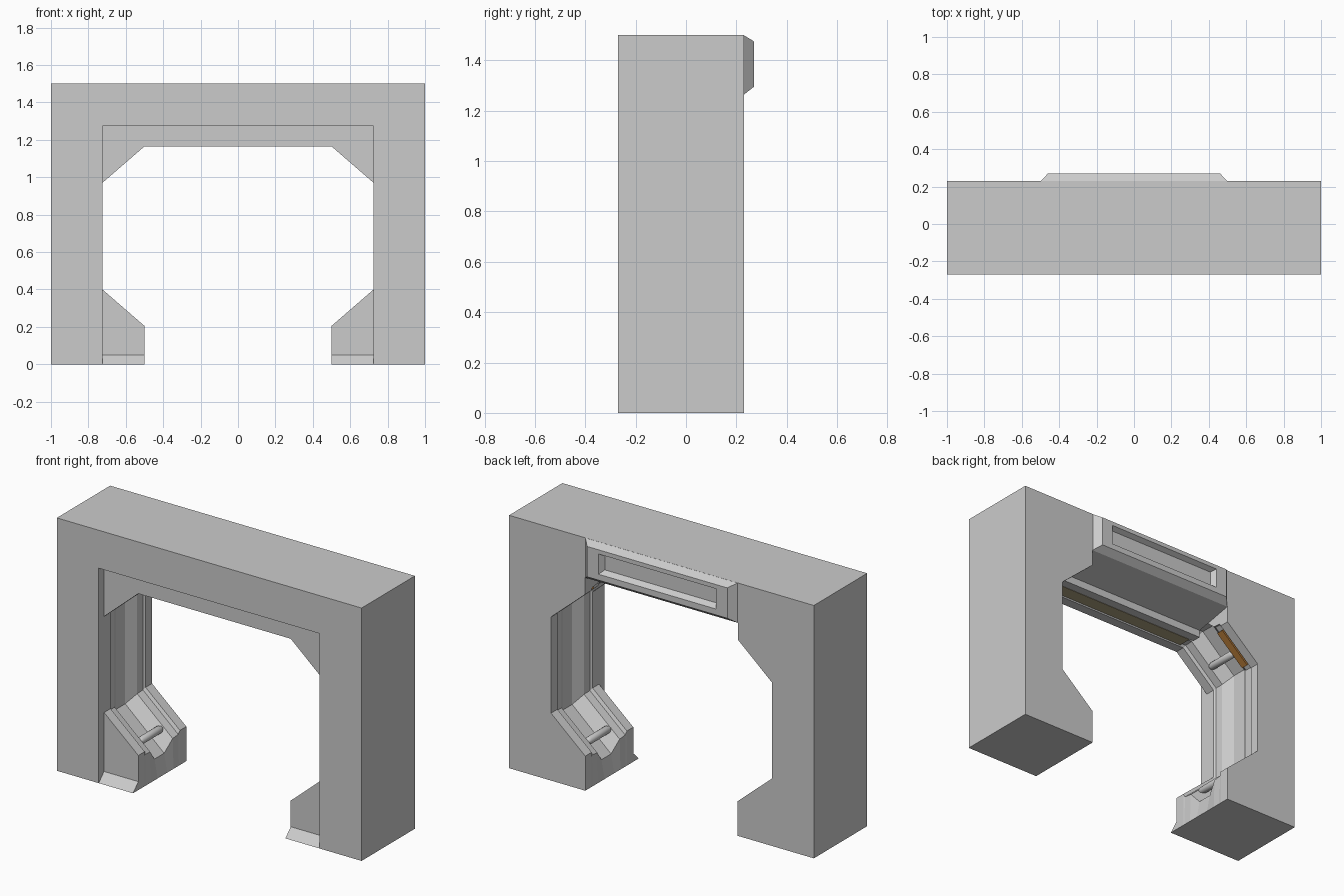
import bpy, bmesh, math
from mathutils import Vector

if "Cube" in bpy.data.objects:
    bpy.data.objects.remove(bpy.data.objects["Cube"])


def finish(name, bm, mat=None, mirror=False):
    bmesh.ops.remove_doubles(bm, verts=bm.verts, dist=0.0005)
    bmesh.ops.recalc_face_normals(bm, faces=bm.faces)
    me = bpy.data.meshes.new(name)
    bm.to_mesh(me)
    bm.free()
    ob = bpy.data.objects.new(name, me)
    bpy.context.collection.objects.link(ob)
    if mat:
        me.materials.append(mat)
    if mirror:
        ob.modifiers.new("mirror", 'MIRROR')
    return ob


def loft(name, rings, mat=None, mirror=False):
    """Bridge closed rings of points and cap both ends."""
    bm = bmesh.new()
    vs = [[bm.verts.new(p) for p in r] for r in rings]
    n = len(vs[0])
    for a, b in zip(vs, vs[1:]):
        for i in range(n):
            j = (i + 1) % n
            q = [a[i], a[j], b[j], b[i]]
            # collapse corners that share a position
            k = []
            for v in q:
                if not any((v.co - w.co).length < 0.0005 for w in k):
                    k.append(v)
            if len(k) > 2:
                bm.faces.new(k)
    bm.faces.new(vs[0])
    bm.faces.new(vs[-1])
    return finish(name, bm, mat, mirror)


def prism_x(name, yz, x0, x1, mat=None, mirror=False):
    return loft(name, [[(x, y, z) for y, z in yz] for x in (x0, x1)], mat, mirror)


def prism_y(name, xz, y0, y1, mat=None, mirror=False):
    return loft(name, [[(x, y, z) for x, z in xz] for y in (y0, y1)], mat, mirror)


def material(name, rgb):
    m = bpy.data.materials.new(name)
    m.diffuse_color = (*rgb, 1)
    m.use_nodes = True
    m.node_tree.nodes["Principled BSDF"].inputs["Base Color"].default_value = m.diffuse_color
    return m


amber = material("amber", (0.45, 0.19, 0.04))
tan = material("tan", (0.42, 0.36, 0.22))

# Half paths (x, z) from the floor up to the top corner
outer = [(1, 0), (1, .2), (1, .4), (1, .97), (1, 1.5)]
front = [(.725, 0), (.725, .2), (.725, .4), (.725, .97), (.725, 1.275)]
rim = [(.5, 0), (.5, .205), (.725, .4), (.725, .97), (.5, 1.165)]
floor = [(.5, 0), (.52, .11), (.775, .335), (.775, 1.03), (.545, 1.235)]

# Lining cross-section: y and how far it sinks from rim to channel floor
lining = [(-.22, 0), (-.16, 0), (-.15, .22), (-.1, .28), (-.04, 1),
          (.05, 1), (.11, .28), (.16, .22), (.17, 0), (.23, 0)]

# Main portal swept up one side, across and down the other
rings = []
for o, f, r, c in zip(outer, front, rim, floor):
    ring = [(o[0], .23, o[1]), (o[0], -.27, o[1]),
            (f[0], -.27, f[1]), (f[0], -.22, f[1])]
    for y, t in lining:
        ring.append((r[0] + (c[0] - r[0]) * t, y, r[1] + (c[1] - r[1]) * t))
    rings.append(ring)
rings += [[(-x, y, z) for x, y, z in r] for r in reversed(rings)]
portal = loft("portal_frame", rings)

# Rear clearance under the lintel
cutter = prism_x("lintel_cutter", [(-.06, 1.1), (-.06, 1.21), (-.015, 1.218),
                                   (.23, 1.266), (.3, 1.266), (.3, 1.1)], -.501, .501)
cutter.hide_render = True
cutter.hide_viewport = True
cutter.display_type = 'WIRE'
cut = portal.modifiers.new("clearance", 'BOOLEAN')
cut.operation = 'DIFFERENCE'
cut.solver = 'EXACT'
cut.object = cutter

# Lintel underside and guide rail
prism_x("lintel_underside", [(-.07, 1.17), (-.015, 1.17), (-.015, 1.215),
                             (.229, 1.263), (.229, 1.3), (-.07, 1.3)], -.5, .5)
# Recessed strip under the lintel
prism_x("lintel_strip", [(-.15, 1.168), (-.07, 1.168), (-.07, 1.2), (-.15, 1.2)],
        -.47, .47, tan)

# Amber strips on the upper corner braces
prism_y("brace_strip", [(.525, 1.15), (.71, .99), (.73, 1.01), (.545, 1.17)],
        .11, .155, amber, True)

# Sloped sills in front of the lower blocks
prism_x("foot_sill", [(-.27, 0), (-.22, 0), (-.22, .05)], .5, .727, mirror=True)


# Rear raised panel with a sunken tray
def rect(x, z0, z1, y):
    return [(-x, y, z0), (x, y, z0), (x, y, z1), (-x, y, z1)]


loft("rear_panel", [rect(.5, 1.263, 1.5, .229), rect(.46, 1.295, 1.475, .27),
                    rect(.385, 1.33, 1.45, .27), rect(.365, 1.35, 1.435, .24)])

# Rounded cross pins in the corner channels
for label, x, z in (("lower", .577, .222), ("upper", .655, 1.07)):
    prof = [(-.11, .006), (-.102, .015), (-.085, .022), (.085, .022), (.102, .015), (.11, .006)]
    ringset = [[(x + r * math.cos(a * math.pi / 8), y, z + r * math.sin(a * math.pi / 8))
                for a in range(16)] for y, r in prof]
    pin = loft(label + "_cross_pin", ringset, mirror=True)
    bpy.context.view_layer.objects.active = pin
    pin.select_set(True)
    bpy.ops.object.shade_smooth_by_angle(angle=math.radians(50))
    pin.select_set(False)
